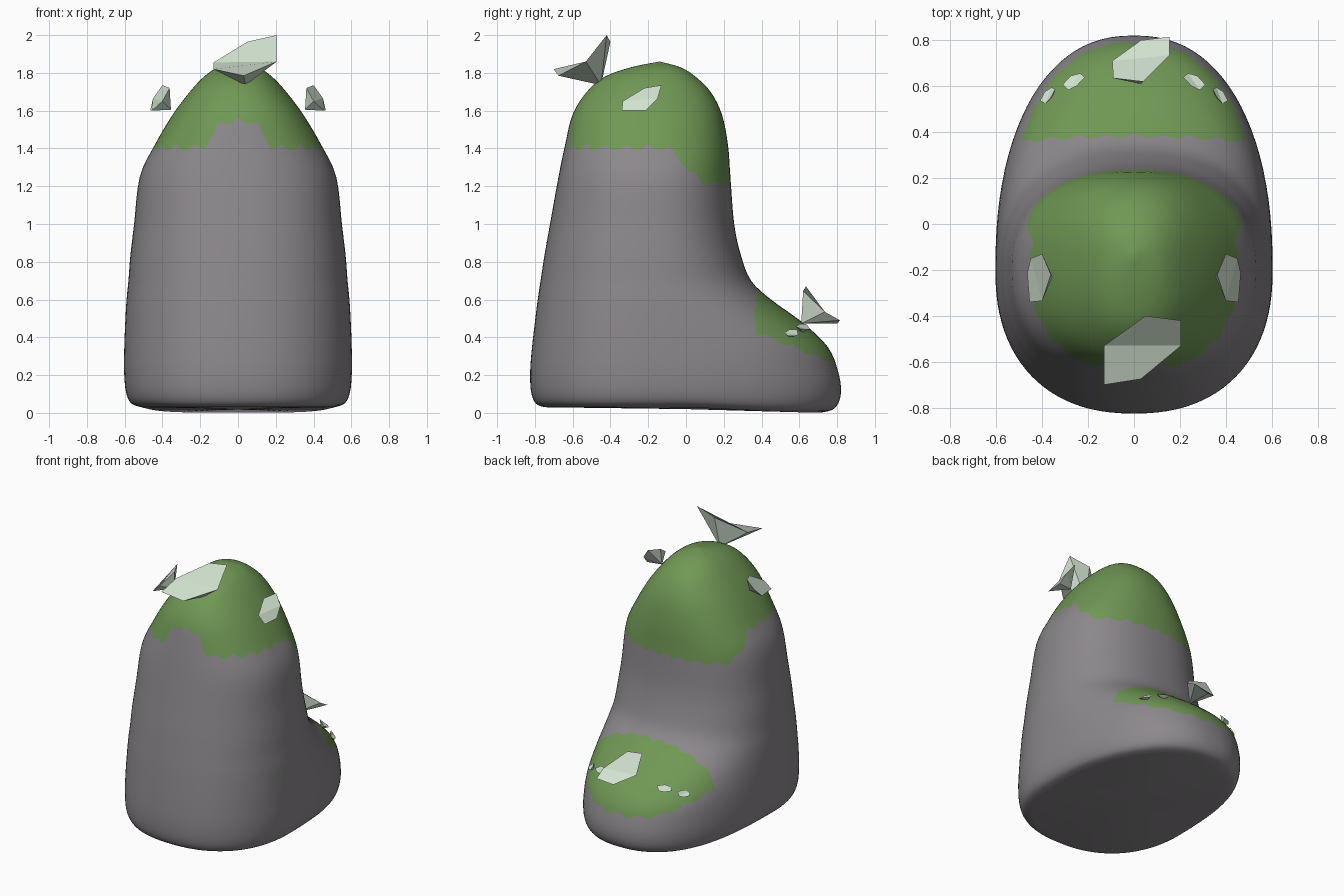
import bpy, bmesh, math
from mathutils import Vector, Matrix

if "Cube" in bpy.data.objects:
    bpy.data.objects.remove(bpy.data.objects["Cube"])


def material(name, rgb):
    m = bpy.data.materials.new(name)
    m.diffuse_color = (*rgb, 1)
    m.use_nodes = True
    m.node_tree.nodes["Principled BSDF"].inputs["Base Color"].default_value = m.diffuse_color
    return m


STONE = material("stone grey", (0.262, 0.246, 0.262))
MOSS = material("moss green", (0.162, 0.314, 0.091))
LEAF = material("pale leaf", (0.645, 0.76, 0.63))


def add_object(name, bm, mats):
    bmesh.ops.recalc_face_normals(bm, faces=bm.faces)
    me = bpy.data.meshes.new(name)
    bm.to_mesh(me)
    bm.free()
    for m in mats:
        me.materials.append(m)
    ob = bpy.data.objects.new(name, me)
    bpy.context.collection.objects.link(ob)
    return ob


# Rock profile rows: z, y min, y max, half width, y of widest point
ROWS = [(0.03, -0.75, 0.72, 0.51, -0.2), (0.05, -0.795, 0.785, 0.565, -0.2),
        (0.11, -0.82, 0.82, 0.593, -0.2), (0.22, -0.825, 0.805, 0.603, -0.2),
        (0.35, -0.815, 0.75, 0.602, -0.2), (0.48, -0.80, 0.615, 0.597, -0.2),
        (0.6, -0.785, 0.45, 0.59, -0.2), (0.7, -0.77, 0.345, 0.58, -0.2),
        (0.83, -0.75, 0.292, 0.57, -0.2), (1.0, -0.72, 0.255, 0.55, -0.2),
        (1.25, -0.675, 0.235, 0.52, -0.2), (1.42, -0.64, 0.222, 0.44, -0.2),
        (1.58, -0.60, 0.19, 0.345, -0.2), (1.7, -0.525, 0.13, 0.255, -0.19),
        (1.78, -0.43, 0.05, 0.18, -0.17), (1.83, -0.29, -0.03, 0.105, -0.15),
        (1.86, -0.14, -0.14, 0.0, -0.14)]
SEG, SUB = 96, 4


def catmull(p0, p1, p2, p3, t):
    return [0.5 * (2 * b + (c - a) * t + (2 * a - 5 * b + 4 * c - d) * t * t
                   + (3 * b - a - 3 * c + d) * t ** 3) for a, b, c, d in zip(p0, p1, p2, p3)]


def sgn_pow(v):
    return math.copysign(abs(v) ** (2 / 2.3), v)


def smooth(a, b, v):
    t = min(1, max(0, (v - a) / (b - a)))
    return t * t * (3 - 2 * t)


def moss_field(p):
    """Positive where moss grows: a cap on top and a patch on the low step."""
    a = math.atan2(p.x, p.y + 0.2)
    ripple = abs(math.sin(12 * a))
    edge = 1.425 - 0.19 * smooth(-0.12, 0.12, p.y) - 0.035 * ripple
    if p.y < -0.2:
        edge += 0.14 * (1 - smooth(0.07, 0.2, abs(p.x)))
    cap = p.z - edge
    back = p.y - 0.395 + 0.09 * p.x ** 2 + 0.02 * abs(math.sin(26 * p.x))
    low = p.z - (0.43 - 0.39 * (p.y - 0.4)) + 0.025 * abs(math.sin(20 * a))
    return max(cap, min(back, low) if p.z < 0.9 else -1)


# Rock body
bm = bmesh.new()
rings = []
last = len(ROWS) - 1
for i in range(last):
    for s in range(SUB):
        z, y0, y1, w, yc = catmull(ROWS[max(i - 1, 0)], ROWS[i], ROWS[i + 1],
                                   ROWS[min(i + 2, last)], s / SUB)
        ring = []
        for k in range(SEG):
            a = math.tau * k / SEG
            c, d = sgn_pow(math.cos(a)), sgn_pow(math.sin(a))
            y = yc + d * ((y1 - yc) if d > 0 else (yc - y0))
            sag = 0.028 * smooth(-0.1, 0.7, y) * (1 - smooth(0.04, 0.15, z))
            ring.append(bm.verts.new((w * c, y, z - sag)))
        rings.append(ring)
for r, q in zip(rings, rings[1:]):
    for k in range(SEG):
        j = (k + 1) % SEG
        bm.faces.new((r[k], r[j], q[j], q[k]))
top = bm.verts.new((0, -0.14, 1.86))
for k in range(SEG):
    bm.faces.new((rings[-1][k], rings[-1][(k + 1) % SEG], top))
bottom = bm.verts.new((0, 0, 0.02))
for k in range(SEG):
    bm.faces.new((rings[0][(k + 1) % SEG], rings[0][k], bottom))
bmesh.ops.triangulate(bm, faces=bm.faces)

# Cut the scalloped moss outline into the surface, then colour by side
value = {v: moss_field(v.co) for v in bm.verts}
cuts = set()
for e in list(bm.edges):
    a, b = e.verts
    if (value[a] > 0) != (value[b] > 0):
        lo, hi = 0.0, 1.0
        for _ in range(12):
            mid = (lo + hi) / 2
            if (moss_field(a.co.lerp(b.co, mid)) > 0) == (value[a] > 0):
                lo = mid
            else:
                hi = mid
        cuts.add(bmesh.utils.edge_split(e, a, min(0.97, max(0.03, lo)))[1])
for f in list(bm.faces):
    pair = [v for v in f.verts if v in cuts]
    if len(pair) == 2:
        bmesh.utils.face_split(f, pair[0], pair[1])
for f in bm.faces:
    f.smooth = True
    f.material_index = int(any(v not in cuts and value[v] > 0 for v in f.verts))
add_object("mossy_rock", bm, [STONE, MOSS])


def leaf(name, pts, mirror=False):
    """Folded six-sided leaf (crease from 2nd to 5th point) on a pointed base (7th point)."""
    bm = bmesh.new()
    v = [bm.verts.new((-p[0] if mirror else p[0], p[1], p[2])) for p in pts]
    bm.faces.new((v[0], v[1], v[4], v[5]))
    bm.faces.new((v[1], v[2], v[3], v[4]))
    for k in range(6):
        bm.faces.new((v[k], v[(k + 1) % 6], v[6]))
    add_object(name, bm, [LEAF])


# Large leaves on the top and on the step
leaf("top_leaf", [(-0.13, -0.70, 1.82), (-0.13, -0.53, 1.855), (0.05, -0.40, 1.965),
                  (0.205, -0.42, 2.0), (0.205, -0.53, 1.86), (0.03, -0.675, 1.785),
                  (0.04, -0.45, 1.735)])
leaf("step_leaf", [(0.04, 0.62, 0.645), (-0.09, 0.635, 0.67), (-0.095, 0.71, 0.54),
                   (0.03, 0.80, 0.472), (0.155, 0.815, 0.49), (0.155, 0.735, 0.535),
                   (0.03, 0.61, 0.473)][1:6] + [(0.04, 0.62, 0.645), (0.03, 0.61, 0.473)])

# Side leaves and small step leaves, mirrored left and right
SIDE = [(0.455, -0.34, 1.60), (0.40, -0.335, 1.65), (0.362, -0.22, 1.72),
        (0.40, -0.13, 1.735), (0.45, -0.15, 1.665), (0.465, -0.215, 1.60), (0.355, -0.23, 1.605)]
UNIT = [(-1, -0.3, 0.15), (-0.8, 0.4, 0), (0, 0.6, 0.15), (1, 0.3, 0.15),
        (0.8, -0.4, 0), (0, -0.6, 0.15), (0, 0, -0.6)]


def small_leaf(centre, along, normal, size):
    n = Vector(normal).normalized()
    u = Vector(along)
    u = (u - n * u.dot(n)).normalized()
    m = Matrix((u, n.cross(u), n)).transposed()
    return [Vector(centre) + m @ Vector(p) * size for p in UNIT]


for mirror, side in ((False, "right"), (True, "left")):
    leaf("side_leaf_" + side, SIDE, mirror)
    leaf("small_inner_leaf_" + side,
         small_leaf((0.26, 0.62, 0.45), (0.9, -0.5, 0), (0.35, 0.4, 0.85), 0.05), mirror)
    leaf("small_outer_leaf_" + side,
         small_leaf((0.372, 0.56, 0.42), (0.7, -0.6, 0), (0.6, 0.35, 0.7), 0.043), mirror)
